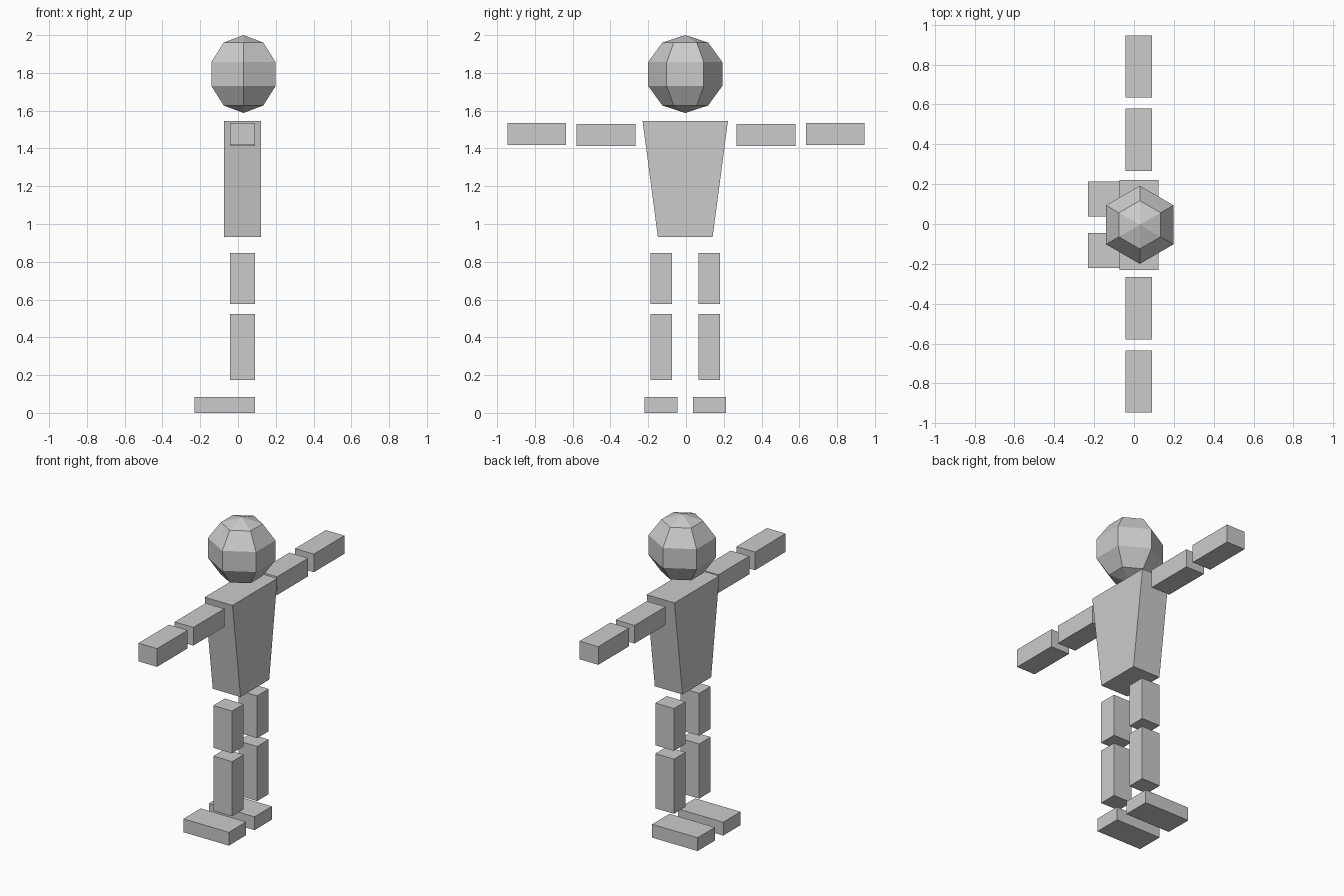
import bpy, bmesh
from mathutils import Matrix, Vector

if "Cube" in bpy.data.objects:
    bpy.data.objects.remove(bpy.data.objects["Cube"])

MID_Y = -0.004  # body midline of legs, torso and head


def add_object(name, bm):
    mesh = bpy.data.meshes.new(name)
    bm.to_mesh(mesh)
    bm.free()
    obj = bpy.data.objects.new(name, mesh)
    bpy.context.collection.objects.link(obj)
    return obj


def box(name, x, y, z, bottom_taper=1.0):
    """Box from (min, max) pairs; bottom_taper narrows the lower face in y."""
    lo, hi = Vector((min(x), min(y), min(z))), Vector((max(x), max(y), max(z)))
    bm = bmesh.new()
    bmesh.ops.create_cube(bm, size=1)
    for v in bm.verts:
        if v.co.z < 0:
            v.co.y *= bottom_taper
        v.co = (lo + hi) / 2 + v.co * (hi - lo)
    return add_object(name, bm)


# Head: low-poly ball, six sides and five bands
bm = bmesh.new()
bmesh.ops.create_uvsphere(bm, u_segments=6, v_segments=5, radius=0.206,
                          matrix=Matrix.Translation((0.029, MID_Y, 1.794)))
add_object("head", bm)

# Torso: wedge narrowing towards the hips
box("torso", (-0.074, 0.122), (MID_Y - 0.226, MID_Y + 0.226), (0.93, 1.546), 0.64)

# Limbs: (part, inner y, outer y, x range, z range, midline)
LIMB_X = (-0.042, 0.09)
PARTS = [
    ("upper_arm", 0.267, 0.579, LIMB_X, (1.414, 1.530), 0.0),
    ("forearm", 0.636, 0.945, LIMB_X, (1.418, 1.534), 0.0),
    ("thigh", 0.069, 0.185, LIMB_X, (0.577, 0.847), MID_Y),
    ("shin", 0.069, 0.185, LIMB_X, (0.175, 0.524), MID_Y),
    ("foot", 0.042, 0.217, (-0.231, 0.09), (0.0, 0.085), MID_Y),
]
for name, inner, outer, x, z, mid in PARTS:
    for side, s in (("left", -1), ("right", 1)):
        box(f"{side}_{name}", x, (mid + s * inner, mid + s * outer), z)
